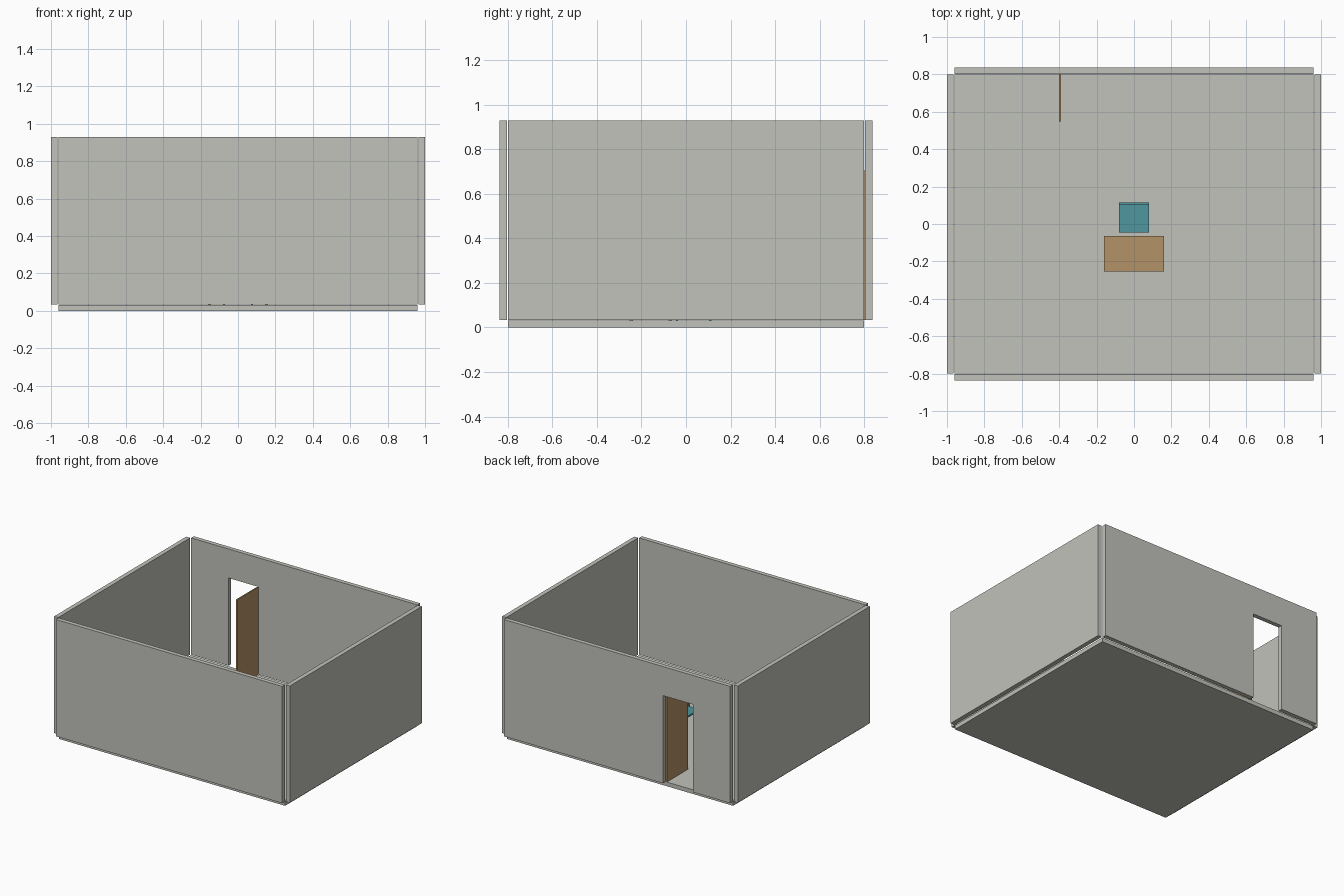
import bpy
import bmesh

if "Cube" in bpy.data.objects:
    bpy.data.objects.remove(bpy.data.objects["Cube"], do_unlink=True)


def make_material(name, rgb):
    mat = bpy.data.materials.new(name)
    mat.use_nodes = True
    mat.diffuse_color = (*rgb, 1)
    mat.node_tree.nodes["Principled BSDF"].inputs["Base Color"].default_value = (*rgb, 1)
    return mat


plaster = make_material("warm grey plaster", (0.54, 0.54, 0.5))
wood = make_material("light brown wood", (0.456, 0.287, 0.138))
teal = make_material("teal fabric", (0.08, 0.305, 0.342))


def box(name, xs, ys, zs, mat):
    """Box spanning the given (low, high) ranges."""
    spans = (xs, ys, zs)
    bm = bmesh.new()
    bmesh.ops.create_cube(bm, size=1)
    for v in bm.verts:
        v.co = [(a + b) / 2 + c * (b - a) for c, (a, b) in zip(v.co, spans)]
    mesh = bpy.data.meshes.new(name)
    bm.to_mesh(mesh)
    bm.free()
    mesh.materials.append(mat)
    obj = bpy.data.objects.new(name, mesh)
    bpy.context.collection.objects.link(obj)
    return obj


def legs(name, xs, ys, zs, width, mat):
    """Four square legs inside the given footprint."""
    for side, x in (("right", xs[0]), ("left", xs[1] - width)):
        for end, y in (("front", ys[0]), ("back", ys[1] - width)):
            box(f"{name}_leg_{end}_{side}", (x, x + width), (y, y + width), zs, mat)


FLOOR = 0.032
TOP = 0.93
HALF_X, HALF_Y = 0.96, 0.8
wall_z = (FLOOR + 0.002, TOP)

# Floor slab and solid walls
box("floor", (-HALF_X, HALF_X), (-HALF_Y, HALF_Y), (0, FLOOR), plaster)
box("front_wall", (-HALF_X, HALF_X), (-0.836, -0.803), wall_z, plaster)
box("left_wall", (0.966, 1), (-HALF_Y, HALF_Y), wall_z, plaster)
box("right_wall", (-1, -0.966), (-HALF_Y, HALF_Y), wall_z, plaster)

# Back wall with a doorway cut down to the floor: extruded outline
door_x = (-0.643, -0.388)
door_top = 0.707
outline = [(-HALF_X, wall_z[0]), (door_x[0], wall_z[0]), (door_x[0], door_top),
           (door_x[1], door_top), (door_x[1], wall_z[0]), (HALF_X, wall_z[0]),
           (HALF_X, TOP), (-HALF_X, TOP)]
bm = bmesh.new()
face = bm.faces.new([bm.verts.new((x, 0.803, z)) for x, z in outline])
extruded = bmesh.ops.extrude_face_region(bm, geom=[face])
moved = [g for g in extruded["geom"] if isinstance(g, bmesh.types.BMVert)]
bmesh.ops.translate(bm, vec=(0, 0.033, 0), verts=moved)
bmesh.ops.recalc_face_normals(bm, faces=bm.faces)
mesh = bpy.data.meshes.new("back_wall")
bm.to_mesh(mesh)
bm.free()
mesh.materials.append(plaster)
bpy.context.collection.objects.link(bpy.data.objects.new("back_wall", mesh))

# Door swung open into the room
box("door", (-0.4, -0.39), (0.548, 0.803), (wall_z[0], door_top - 0.002), wood)

# Desk
desk_x, desk_y = (-0.16, 0.16), (-0.253, -0.063)
box("desk_top", desk_x, desk_y, (0.256, 0.272), wood)
legs("desk", desk_x, desk_y, (FLOOR, 0.256), 0.016, wood)

# Chair facing the desk
chair_x, chair_y = (-0.08, 0.08), (-0.046, 0.114)
box("chair_seat", chair_x, chair_y, (0.17, 0.184), teal)
box("chair_back", chair_x, (0.104, 0.114), (0.184, 0.33), teal)
legs("chair", chair_x, chair_y, (FLOOR, 0.17), 0.01, teal)
